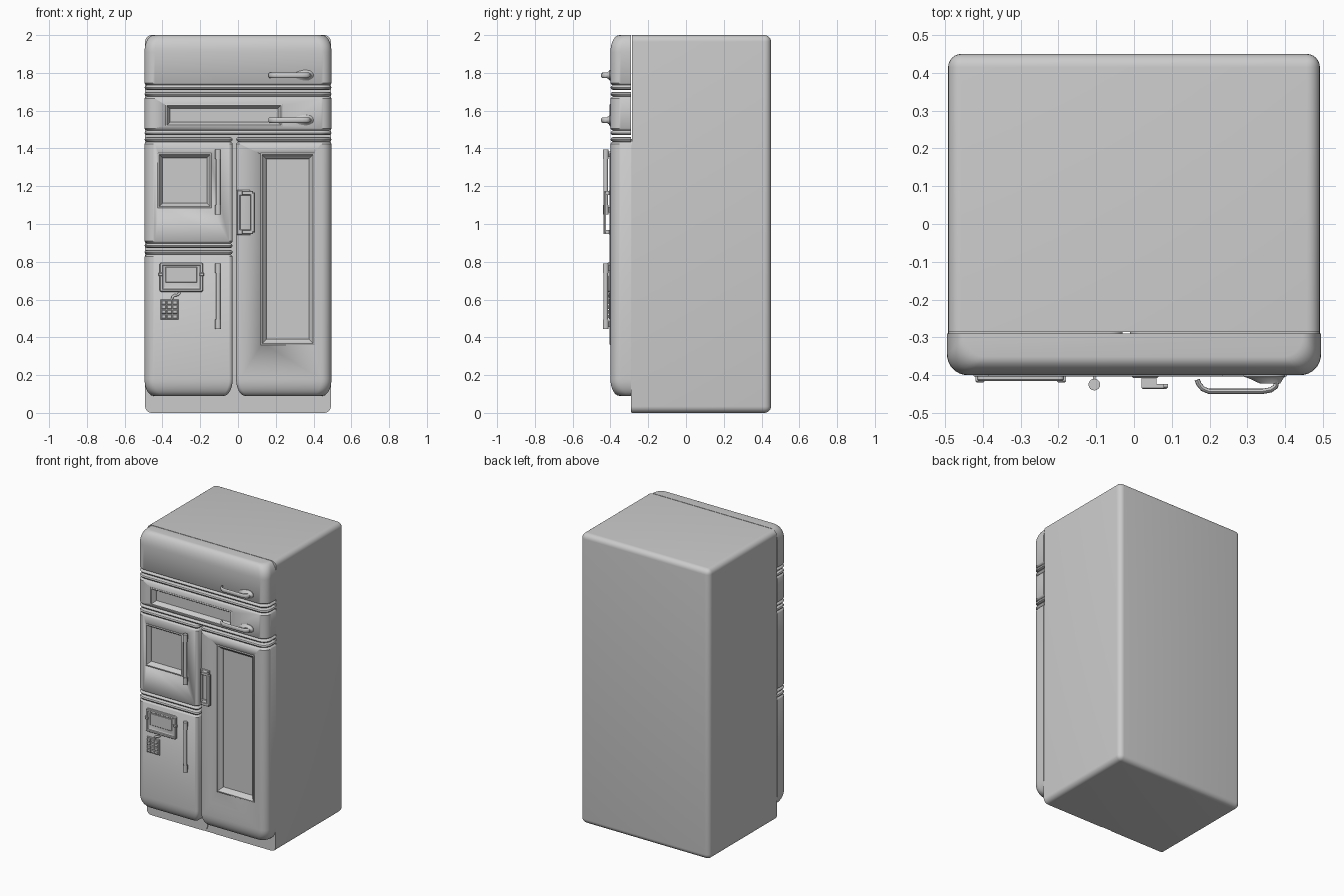
import bpy, bmesh, math
from mathutils import Vector

if "Cube" in bpy.data.objects:
    bpy.data.objects.remove(bpy.data.objects["Cube"])

BACK, FRONT = -0.29, -0.40


def finish(name, bm, angle=35):
    bmesh.ops.recalc_face_normals(bm, faces=bm.faces)
    me = bpy.data.meshes.new(name)
    bm.to_mesh(me)
    bm.free()
    ob = bpy.data.objects.new(name, me)
    bpy.context.collection.objects.link(ob)
    bpy.ops.object.select_all(action='DESELECT')
    ob.select_set(True)
    bpy.context.view_layer.objects.active = ob
    bpy.ops.object.shade_smooth_by_angle(angle=math.radians(angle))
    return ob


def loft(name, rings, angle=35):
    """Closed solid through a list of equal-length point rings."""
    bm = bmesh.new()
    vs = [[bm.verts.new(p) for p in r] for r in rings]
    n = len(vs[0])
    for a, b in zip(vs, vs[1:]):
        for i in range(n):
            j = (i + 1) % n
            bm.faces.new((a[i], a[j], b[j], b[i]))
    bm.faces.new(vs[0][::-1])
    bm.faces.new(vs[-1])
    return finish(name, bm, angle)


def rect_loft(name, x0, x1, z0, z1, steps, r=0.0):
    """Stack of rectangles (inset, y), optionally with round corners."""
    rings = []
    for i, y in steps:
        rr, ring = max(r - i, 0.001), []
        for k, (cx, cz) in enumerate([(x1, z1), (x0, z1), (x0, z0), (x1, z0)]):
            sx, sz = (1 if cx == x1 else -1), (1 if cz == z1 else -1)
            if r == 0:
                ring.append((cx - sx * i, y, cz - sz * i))
                continue
            for s in range(6):
                a = math.pi / 2 * (k + s / 5)
                ring.append((cx - sx * (i + rr) + rr * math.cos(a), y,
                             cz - sz * (i + rr) + rr * math.sin(a)))
        rings.append(ring)
    return loft(name, rings)


def box(name, x0, x1, y0, y1, z0, z1, b=0.003):
    """Block from back y1 to front y0 with a softened front edge."""
    return rect_loft(name, x0, x1, z0, z1, [(0, y1), (0, y0 + b), (b, y0)])


def tube(name, pts, rad, n=12):
    """Round or elliptical bar along a path; rad = (sideways, vertical) or number."""
    pts = [Vector(p) for p in pts]
    rings = []
    for i, p in enumerate(pts):
        t = (pts[min(i + 1, len(pts) - 1)] - pts[max(i - 1, 0)]).normalized()
        up = Vector((0, 0, 1)) if abs(t.z) < 0.95 else Vector((0, 1, 0))
        s = t.cross(up).normalized()
        u = s.cross(t)
        ra, rb = rad if isinstance(rad, tuple) else (rad, rad)
        rings.append([p + s * ra * math.cos(2 * math.pi * k / n)
                      + u * rb * math.sin(2 * math.pi * k / n) for k in range(n)])
    return loft(name, rings, 50)


# Doors: plan section lofted upward, ends either a rounded cap or a seam bead
BEAD = [(0, .012), (.004, .004), (.012, 0), (.020, .004), (.025, .012), (.030, .004), (.036, 0)]
CAP = [(.09 * (1 - math.sin(a)), .048 * (1 - math.cos(a)))
       for a in [math.pi / 2 * (1 - k / 8) for k in range(9)]]


def section(x0, x1, rl, rr, z, i):
    ring, f = [(x0 + i, BACK, z)], FRONT + i
    for k in range(9):
        a = math.pi / 2 * k / 8
        ring.append((x0 + i + rl * (1 - math.cos(a)), f + rl * (1 - math.sin(a)), z))
    for k in range(8, -1, -1):
        a = math.pi / 2 * k / 8
        ring.append((x1 - i - rr * (1 - math.cos(a)), f + rr * (1 - math.sin(a)), z))
    return ring + [(x1 - i, BACK, z)]


def door(name, x0, x1, z0, z1, rl, rr, low, high, window=None):
    prof = [(z0 + d, i) for d, i in low] + [(z1 - d, i) for d, i in reversed(high)]
    ob = loft(name, [section(x0, x1, rl, rr, z, i) for z, i in prof])
    if window:
        a, b, c, d, w = window
        e = 0.01
        cut = box(name + "_cutter", a + e, b - e, -0.43, -0.35, c + e, d - e)
        cut.hide_render = True
        bpy.context.view_layer.objects.active = ob
        m = ob.modifiers.new("window_hole", 'BOOLEAN')
        m.operation, m.solver, m.object = 'DIFFERENCE', 'EXACT', cut
        bpy.ops.object.modifier_apply(modifier=m.name)
        bpy.data.objects.remove(cut)
        rect_loft(name + "_window", a, b, c, d, [
            (.012, -.355), (.012, -.396), (0, -.396), (0, -.402), (.003, -.404), (.008, -.404),
            (.011, -.400), (.013, -.396), (w - .006, -.388), (w - .003, -.384), (w, -.372)])


# Cabinet: all edges rounded except around the front face
bm = bmesh.new()
bmesh.ops.create_cube(bm, size=1)
for v in bm.verts:
    v.co = (v.co.x * 0.984, 0.45 if v.co.y > 0 else BACK + 0.004, v.co.z * 2 + 1)
edges = [e for e in bm.edges if not all(v.co.y < 0 for v in e.verts)]
bmesh.ops.bevel(bm, geom=edges, offset=0.035, segments=6, profile=0.5, affect='EDGES')
finish("cabinet", bm)
# Front base panels split below the two lower doors
for n, a, b in (("left", -.492, -.03), ("right", -.01, .492)):
    rect_loft("base_panel_" + n, a, b, 0.002, 1.45, [(0, -.28), (0, BACK - .002)], 0.035)

OUT, INN = 0.055, 0.02
door("top_door", -.495, .495, 1.71, 2.0, OUT, OUT, BEAD, CAP)
door("drawer_door", -.495, .495, 1.47, 1.70, OUT, OUT, BEAD, BEAD, (-.385, .235, 1.515, 1.635, .024))
door("upper_left_door", -.495, -.028, .873, 1.46, OUT, INN, BEAD, BEAD, (-.425, -.14, 1.085, 1.375, .025))
door("lower_left_door", -.495, -.028, .09, .863, OUT, INN, CAP, BEAD)
door("right_door", -.01, .495, .09, 1.46, INN, OUT, CAP, BEAD, (.12, .405, .36, 1.375, .03))

# Lever handles on the two upper doors
for n, z in (("top", 1.787), ("drawer", 1.55)):
    tube("lever_" + n, [(.167, -.412, z), (.172, -.424, z), (.182, -.436, z), (.198, -.443, z),
                        (.34, -.443, z), (.362, -.439, z), (.375, -.43, z), (.378, -.415, z),
                        (.376, -.398, z)], (.007, .014))
    rings = []
    for cx, y, rx, rz in ((.345, -.395, .055, .027), (.345, -.404, .055, .027),
                          (.350, -.409, .045, .020), (.360, -.422, .027, .013)):
        rings.append([(cx + rx * math.cos(math.tau * k / 20), y,
                       z + rz * math.sin(math.tau * k / 20) * (1 + .3 * math.cos(math.tau * k / 20)))
                      for k in range(20)])
    loft("lever_mount_" + n, rings)

# Vertical bar handles on the left doors
for n, z0, z1 in (("upper", 1.05, 1.395), ("lower", .445, .79)):
    tube("bar_handle_" + n, [(-.105, -.425, z0), (-.105, -.425, z1)], .012, 16)
    for e, a, b in (("bottom", z0, z0 + .05), ("top", z1 - .05, z1)):
        tube(f"bar_collar_{n}_{e}", [(-.105, -.425, a), (-.105, -.425, b)], .0155, 16)
        m = (a + b) / 2
        box(f"bar_stem_{n}_{e}", -.108, -.102, -.42, -.395, m - .015, m + .015, .001)

# Bracket handle on the right door
for n, z in (("bottom", .957), ("top", 1.165)):
    box("bracket_mount_" + n, -.005, .065, -.407, -.395, z - .014, z + .014)
    box("bracket_post_" + n, .02, .06, -.428, -.40, z - .011, z + .011)
    box("bracket_arm_" + n, .02, .08, -.437, -.423, z - .011, z + .011)
box("bracket_grip", .063, .09, -.437, -.423, .955, 1.167, .005)
box("bracket_plate", -.006, .012, -.406, -.395, .95, 1.172)

# Control screen with recessed display and side clips
rect_loft("control_screen", -.415, -.185, .64, .797, [
    (0, -.395), (0, -.411), (.004, -.415), (.014, -.415), (.017, -.411), (.024, -.411),
    (.027, -.409)], .012)
box("screen_display", -.383, -.217, -.413, -.40, .69, .773)
for n, x in (("left", -.408), ("right", -.192)):
    box("screen_clip_" + n, x - .012, x + .012, -.419, -.40, .725, .742)

# Keypad and its cable
box("keypad_plate", -.411, -.315, -.408, -.395, .495, .602)
for c in range(3):
    for r in range(4):
        x, z = -.406 + c * .0295, .500 + r * .0248
        box(f"key_{c}_{r}", x, x + .0265, -.413, -.40, z, z + .021)
tube("keypad_cable", [(-.308, -.404, .65), (-.31, -.407, .634), (-.318, -.408, .625),
                      (-.336, -.408, .622), (-.346, -.408, .615), (-.350, -.406, .598)], .007, 10)
